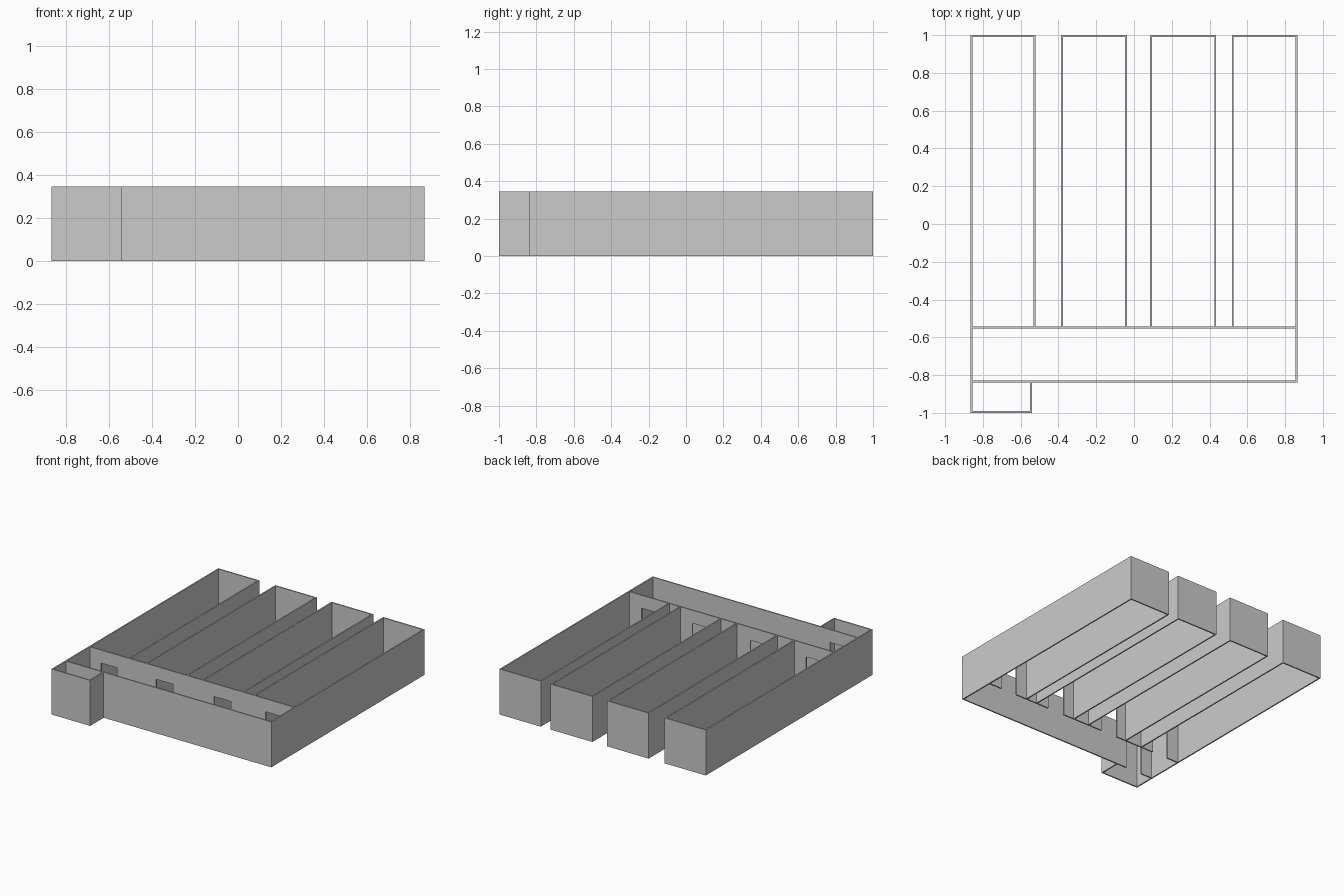
import bpy, bmesh

if "Cube" in bpy.data.objects:
    bpy.data.objects.remove(bpy.data.objects["Cube"])

H = 0.345         # wall height
T = 0.01          # wall thickness
DOOR_TOP = 0.247
W = 0.866         # half width of the plan
WALL_Y = -0.553   # corridor back wall, front face
FRONT_Y = -0.838  # corridor front wall, front face


def extrude(name, profile, direction):
    """Solid made by sweeping a flat profile along a vector."""
    bm = bmesh.new()
    face = bm.faces.new([bm.verts.new(p) for p in profile])
    out = bmesh.ops.extrude_face_region(bm, geom=[face])
    moved = [v for v in out["geom"] if isinstance(v, bmesh.types.BMVert)]
    bmesh.ops.translate(bm, verts=moved, vec=direction)
    bmesh.ops.recalc_face_normals(bm, faces=bm.faces)
    mesh = bpy.data.meshes.new(name)
    bm.to_mesh(mesh)
    bm.free()
    obj = bpy.data.objects.new(name, mesh)
    bpy.context.collection.objects.link(obj)


def cross_wall(name, x0, x1, y, doors=()):
    """Wall running along x, with door notches open to the ground."""
    pts = [(x0, 0)]
    for a, b in doors:
        pts += [(a, 0), (a, DOOR_TOP), (b, DOOR_TOP), (b, 0)]
    pts += [(x1, 0), (x1, H), (x0, H)]
    extrude(name, [(x, y, z) for x, z in pts], (0, T, 0))


def long_wall(name, x, y0, y1):
    """Wall running along y, x is its left face."""
    extrude(name, [(x, y0, 0), (x, y1, 0), (x, y1, H), (x, y0, H)], (T, 0, 0))


# Outer side walls
long_wall("left_outer_wall", -W, -1, 1)
long_wall("right_outer_wall", W - T, FRONT_Y, 1)

# Corridor walls with doorways
doors = [(-0.763, -0.628), (-0.301, -0.16), (0.185, 0.327), (0.618, 0.752)]
cross_wall("corridor_back_wall", -W + T, W - T, WALL_Y, doors)
cross_wall("corridor_front_wall", -W + T, W - T, FRONT_Y, doors[:1])

# Four long rooms
rooms = [(-W, -0.521), (-0.387, -0.038), (0.085, 0.435), (0.518, W)]
for i, (a, b) in enumerate(rooms, 1):
    if a > -W:
        long_wall(f"room_{i}_left_wall", a, WALL_Y + T, 1)
    if b < W:
        long_wall(f"room_{i}_right_wall", b - T, WALL_Y + T, 1)
    cross_wall(f"room_{i}_end_wall", a + T, b - T, 1 - T)

# Entrance vestibule
long_wall("vestibule_right_wall", -0.541 - T, -1, FRONT_Y)
cross_wall("vestibule_front_wall", -W + T, -0.541 - T, -1)
